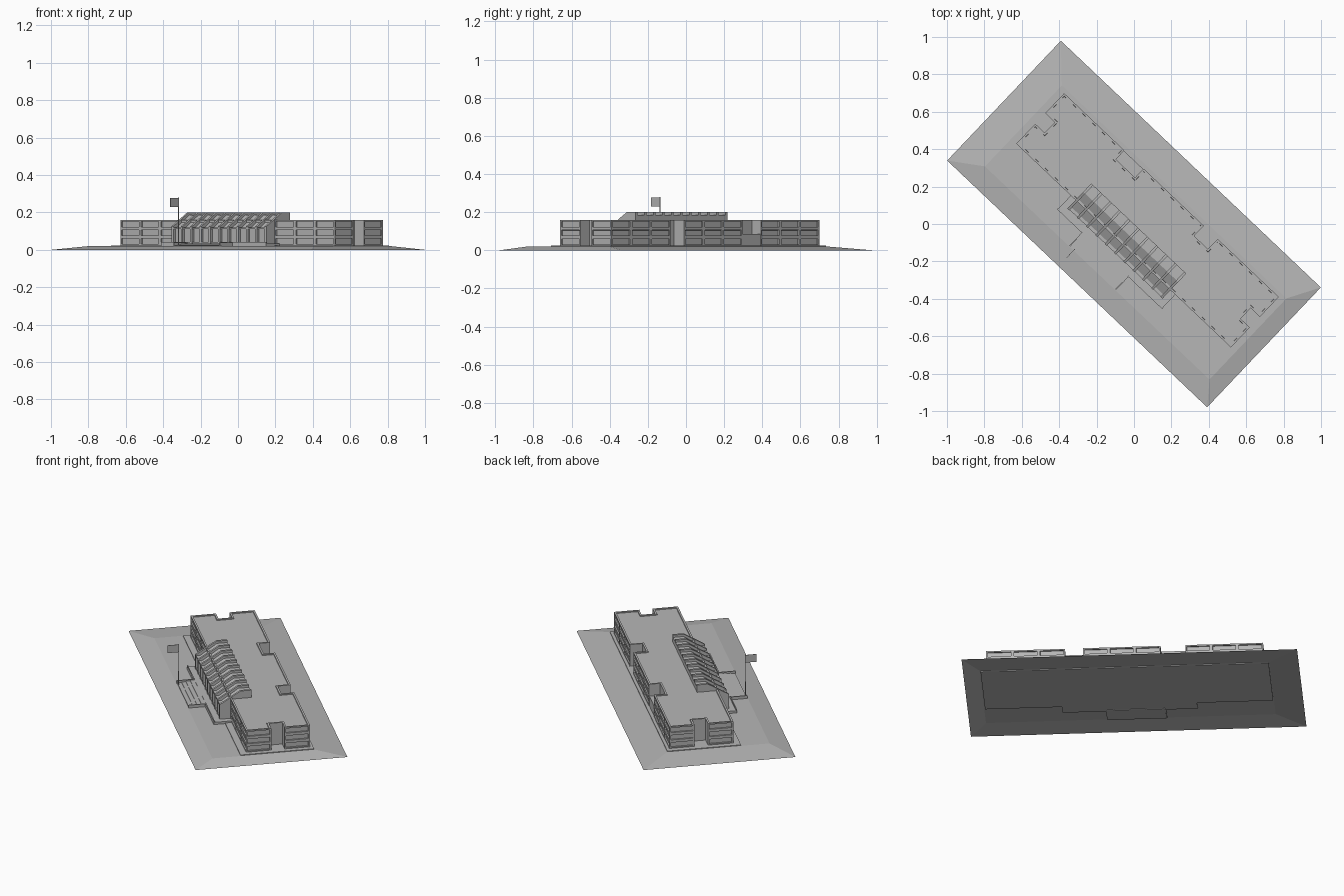
import bpy, bmesh, math
from mathutils import Matrix, Vector

cube = bpy.data.objects.get("Cube")
if cube:
    bpy.data.objects.remove(cube, do_unlink=True)

# The whole site is laid out square, then turned on plan
TURN = Matrix.Rotation(math.radians(-43.5), 4, 'Z')
BASE, TOP = 0.022, 0.16

grey = bpy.data.materials.new("light_grey")
grey.use_nodes = True
grey.diffuse_color = (0.47, 0.47, 0.47, 1)
grey.node_tree.nodes["Principled BSDF"].inputs["Base Color"].default_value = (0.47, 0.47, 0.47, 1)


def finish(bm, name):
    bm.transform(TURN)
    mesh = bpy.data.meshes.new(name)
    bm.to_mesh(mesh)
    bm.free()
    mesh.materials.append(grey)
    obj = bpy.data.objects.new(name, mesh)
    bpy.context.collection.objects.link(obj)
    return obj


def add_box(bm, x0, x1, y0, y1, z0, z1):
    m = Matrix.Translation(((x0 + x1) / 2, (y0 + y1) / 2, (z0 + z1) / 2))
    m = m @ Matrix.Diagonal((x1 - x0, y1 - y0, z1 - z0, 1))
    bmesh.ops.create_cube(bm, size=1, matrix=m)


def boxes(name, *dims):
    bm = bmesh.new()
    for d in dims:
        add_box(bm, *d)
    return finish(bm, name)


def add_profile(bm, profile, x0, x1):
    """Extrude a (y, z) profile along x."""
    face = bm.faces.new([bm.verts.new((x0, y, z)) for y, z in profile])
    new = bmesh.ops.extrude_face_region(bm, geom=[face])["geom"]
    verts = [v for v in new if isinstance(v, bmesh.types.BMVert)]
    bmesh.ops.translate(bm, verts=verts, vec=(x1 - x0, 0, 0))
    bmesh.ops.recalc_face_normals(bm, faces=bm.faces)


# Ground: flat plateau with sloping banks
def rect(x0, x1, y0, y1, z):
    return [(x0, y0, z), (x1, y0, z), (x1, y1, z), (x0, y1, z)]


bm = bmesh.new()
low = [bm.verts.new(p) for p in rect(-0.958, 0.958, -0.4415, 0.4415, 0)]
high = [bm.verts.new(p) for p in rect(-0.79, 0.865, -0.325, 0.272, 0.02)]
bm.faces.new(high)
for i in range(4):
    j = (i + 1) % 4
    bm.faces.new((low[i], low[j], high[j], high[i]))
finish(bm, "ground")

# Paving around the building
boxes("paving", (-0.785, 0.86, -0.16, 0.268, 0.015, 0.024))

# Main building: plan points, each with the window bays on the wall that follows
plan = [
    (-0.752, -0.122, 3), (-0.315, -0.122, 0), (0.385, -0.122, 3),
    (0.83, -0.122, 1), (0.83, 0.025, 0), (0.762, 0.025, 0), (0.762, 0.103, 0),
    (0.83, 0.103, 1), (0.83, 0.25, 3),
    (0.379, 0.25, 0), (0.379, 0.175, 0), (0.277, 0.175, 0), (0.277, 0.25, 3),
    (-0.167, 0.25, 0), (-0.167, 0.184, 0), (-0.308, 0.184, 0), (-0.308, 0.25, 3),
    (-0.752, 0.25, 1), (-0.752, 0.103, 0), (-0.682, 0.103, 0), (-0.682, 0.025, 0),
    (-0.752, 0.025, 1),
]
bm = bmesh.new()
STOREYS = 3
columns, windowed = [], []
for i, (x, y, bays) in enumerate(plan):
    nx, ny, _ = plan[(i + 1) % len(plan)]
    for k in range(max(bays, 1)):
        p = Vector((x, y)).lerp(Vector((nx, ny)), k / max(bays, 1))
        columns.append([bm.verts.new((p.x, p.y, BASE + (TOP - BASE) * s / STOREYS))
                        for s in range(STOREYS + 1)])
        windowed.append(bays > 0)
windows = []
for i, col in enumerate(columns):
    nxt = columns[(i + 1) % len(columns)]
    for s in range(STOREYS):
        f = bm.faces.new((col[s], nxt[s], nxt[s + 1], col[s + 1]))
        if windowed[i]:
            windows.append(f)
roof = bm.faces.new([c[-1] for c in columns])
bm.normal_update()
# Recessed strip windows
bmesh.ops.inset_individual(bm, faces=windows, thickness=0.012, depth=0)
bmesh.ops.inset_individual(bm, faces=windows, thickness=0.0005, depth=-0.008)
# Parapet
bmesh.ops.inset_region(bm, faces=[roof], thickness=0.011, depth=0, use_even_offset=True)
bmesh.ops.inset_region(bm, faces=[roof], thickness=0.0006, depth=-0.006, use_even_offset=True)
finish(bm, "main_building")

# Low block in the wider rear recess
boxes("rear_entry_block", (-0.308, -0.167, 0.18, 0.247, BASE, 0.085))

# Entrance hall with sloping glazing
X0, X1 = -0.315, 0.385
bm = bmesh.new()
add_profile(bm, [(-0.17, BASE), (-0.17, 0.112), (-0.062, 0.186), (0, 0.186), (0, 0.15), (-0.12, BASE)],
            X0 + 0.004, X1 - 0.004)
finish(bm, "entrance_hall")

# Ribs over the hall, running down as columns
RIBS, WIDTH = 11, 0.014
bm = bmesh.new()
for i in range(RIBS):
    x = X0 + (X1 - X0 - WIDTH) * i / (RIBS - 1)
    add_profile(bm, [(-0.185, BASE), (-0.185, 0.125), (-0.063, 0.2), (0, 0.2), (0, 0.15),
                     (-0.12, 0.15), (-0.12, BASE)], x, x + WIDTH)
finish(bm, "hall_ribs")
boxes("hall_rails", (X0, X1, -0.182, -0.165, 0.112, 0.12), (X0, X1, -0.182, -0.165, BASE, 0.042))

# Entrance terrace, steps and low walls
boxes("terrace", (-0.35, 0.42, -0.22, -0.12, 0.015, 0.034))
STEPS = 4
boxes("front_steps", *[(-0.165, 0.167, -0.22 - 0.025 * (i + 1), -0.21, 0.012, 0.033 - 0.003 * i)
                       for i in range(STEPS)])
boxes("low_walls",
      (-0.352, -0.165, -0.226, -0.22, 0.015, 0.042),
      (0.167, 0.422, -0.226, -0.22, 0.015, 0.042),
      (-0.171, -0.165, -0.322, -0.22, 0.015, 0.038),
      (0.167, 0.173, -0.322, -0.22, 0.015, 0.038))

# Flagpole and flag
bm = bmesh.new()
bmesh.ops.create_cone(bm, cap_ends=True, segments=8, radius1=0.003, radius2=0.002, depth=0.263,
                      matrix=Matrix.Translation((-0.137, -0.317, 0.1485)))
finish(bm, "flagpole")
boxes("flag", (-0.138, -0.136, -0.381, -0.319, 0.23, 0.278))
